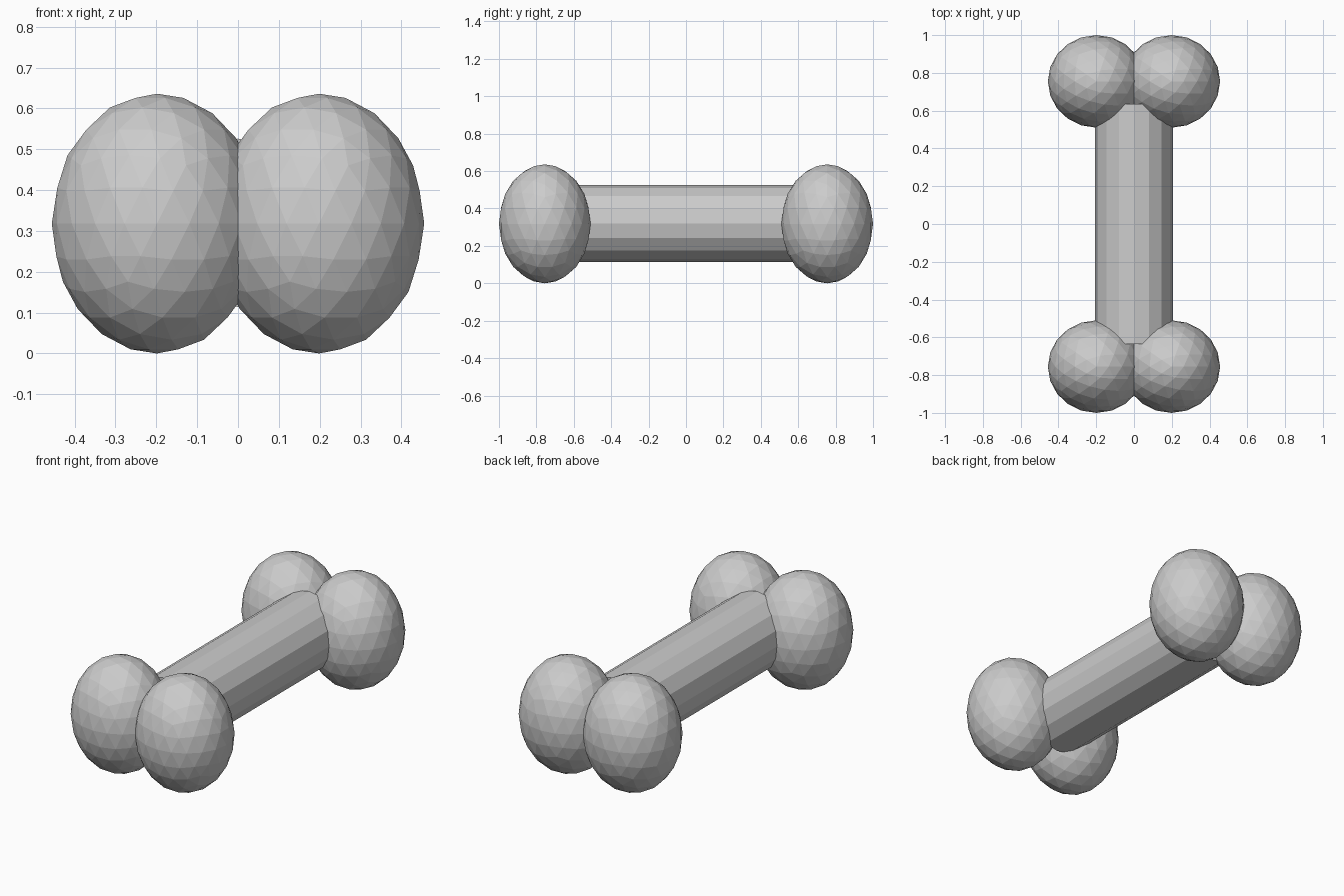
import bpy, math

if "Cube" in bpy.data.objects:
    bpy.data.objects.remove(bpy.data.objects["Cube"])

CZ = 0.318  # height of the bone axis

# Shaft: faceted cylinder lying along y
bpy.ops.mesh.primitive_cylinder_add(vertices=16, radius=0.206, depth=1.27,
                                    location=(0, 0, CZ + 0.002),
                                    rotation=(math.pi / 2, 0, 0))
bpy.context.object.name = "shaft"

# Knobs: two stretched low-poly balls at each end
for end, sy in (("front", -1), ("back", 1)):
    for side, sx in (("left", -1), ("right", 1)):
        bpy.ops.mesh.primitive_ico_sphere_add(subdivisions=3, radius=1,
                                              location=(sx * 0.1985, sy * 0.755, CZ))
        knob = bpy.context.object
        knob.name = f"{end}_{side}_knob"
        knob.scale = (0.2575, 0.245, CZ)
